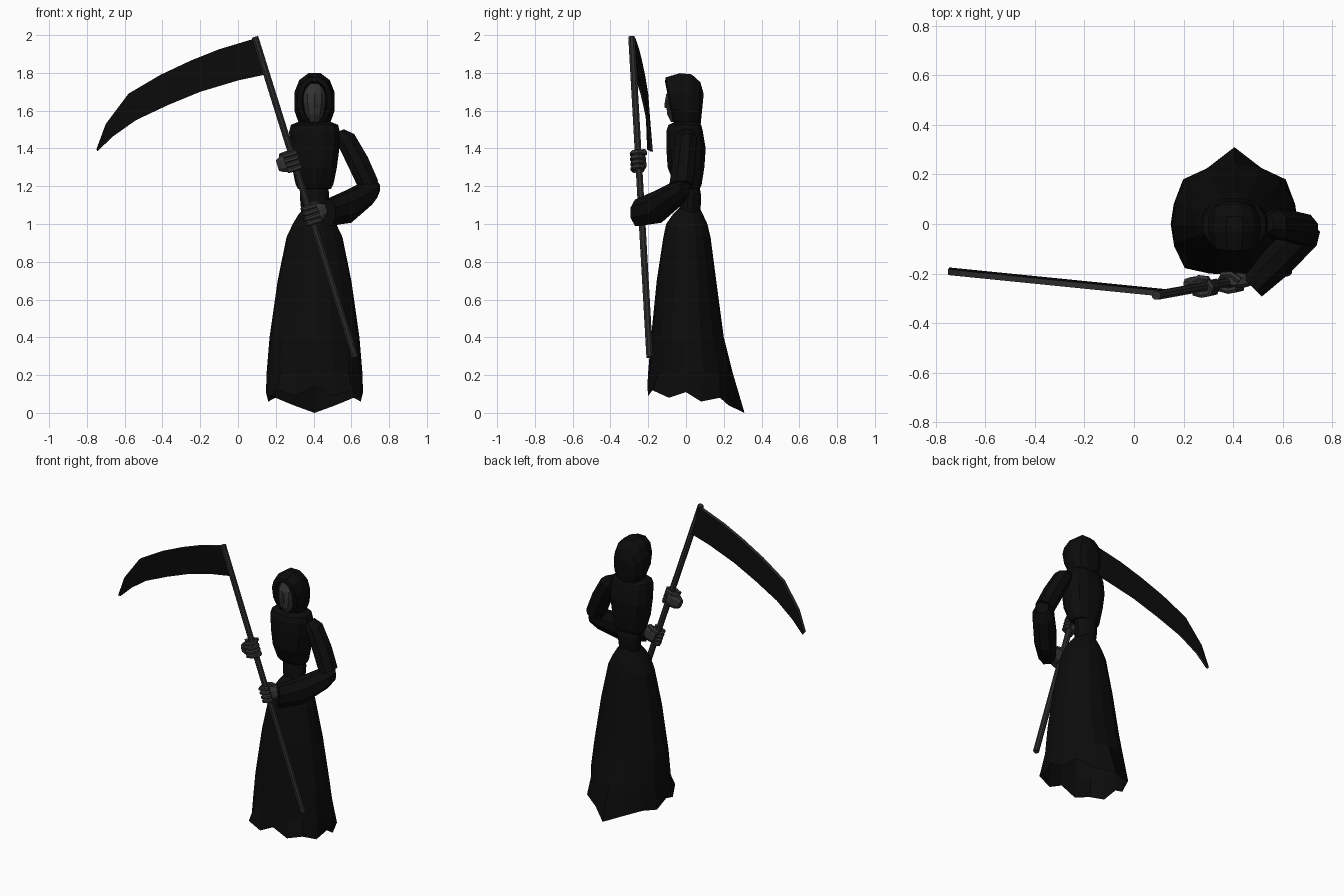
import bpy, bmesh
from math import sin, cos, pi
from mathutils import Vector as V

old = bpy.data.objects.get("Cube")
if old:
    bpy.data.objects.remove(old, do_unlink=True)


def material(name, value):
    m = bpy.data.materials.new(name)
    m.use_nodes = True
    m.diffuse_color = (value, value, value, 1)
    m.node_tree.nodes["Principled BSDF"].inputs["Base Color"].default_value = m.diffuse_color
    return m


CLOTH = material("black cloth", 0.0035)
SKIN = material("dark grey skin", 0.032)
WOOD = material("charcoal shaft", 0.026)
X, Y, Z = V((1, 0, 0)), V((0, 1, 0)), V((0, 0, 1))
BODY_X = 0.405


def oval(center, u, v, n=12, power=1.0):
    """Ring of points; a power under 1 makes it squarer."""
    def bend(t):
        return (1 if t > 0 else -1) * abs(t) ** power
    angles = [2 * pi * (i + 0.5) / n for i in range(n)]
    return [V(center) + u * bend(cos(a)) + v * bend(sin(a)) for a in angles]


def loft(name, rings, mats, caps=True, rule=None):
    """Skin a list of equal rings."""
    bm = bmesh.new()
    rows = [[bm.verts.new(p) for p in ring] for ring in rings]
    n = len(rows[0])
    for a, b in zip(rows, rows[1:]):
        for i in range(n):
            j = (i + 1) % n
            bm.faces.new((a[i], a[j], b[j], b[i]))
    if caps:
        bm.faces.new(rows[0])
        bm.faces.new(rows[-1])
    bmesh.ops.recalc_face_normals(bm, faces=bm.faces)
    bm.normal_update()
    if rule:
        for f in bm.faces:
            f.material_index = rule(f)
    mesh = bpy.data.meshes.new(name)
    bm.to_mesh(mesh)
    bm.free()
    for m in mats:
        mesh.materials.append(m)
    ob = bpy.data.objects.new(name, mesh)
    bpy.context.collection.objects.link(ob)
    return ob


def stack(name, levels, mat, n=12, power=1.0):
    """Horizontal ovals: height, half width, front y, back y."""
    return loft(name, [oval((BODY_X, (f + b) / 2, z), X * w, Y * (b - f) / 2, n, power)
                       for z, w, f, b in levels], [mat])


def tube(name, path, radius, axis, mat, n=6):
    """Round bar along a path lying across the given axis."""
    rings = []
    for i, p in enumerate(path):
        t = (path[min(i + 1, len(path) - 1)] - path[max(i - 1, 0)]).normalized()
        side = t.cross(axis).normalized()
        rings.append(oval(p, side * radius, side.cross(t) * radius, n))
    return loft(name, rings, [mat])


# Skirt with a ragged hem and a trailing back point
hem_half = [(-0.205, 0, 0.14), (-0.2, 0.1, 0.09), (-0.178, 0.2, 0.12), (-0.09, 0.243, 0.08),
            (0, 0.257, 0.11), (0.08, 0.245, 0.06), (0.18, 0.207, 0.08),
            (0.225, 0.11, 0.04), (0.31, 0, 0)]
hem = [V((BODY_X + x, y, z)) for y, x, z in hem_half]
hem += [V((BODY_X - x, y, z)) for y, x, z in hem_half[-2:0:-1]]
rings = [hem]
for z, w, front, back in [(0.22, 0.253, 0.2, 0.245), (0.4, 0.238, 0.185, 0.2),
                          (0.7, 0.195, 0.155, 0.16), (0.93, 0.148, 0.12, 0.13),
                          (1.0, 0.115, 0.105, 0.113), (1.05, 0.085, 0.07, 0.09), (1.09, 0.05, 0.03, 0.07)]:
    ring = []
    for i in range(16):
        a = -pi / 2 + i * pi / 8
        r = 1.0 if i % 2 == 0 else 1.02
        ring.append(V((BODY_X + w * r * cos(a), (back if sin(a) > 0 else front) * r * sin(a), z)))
    rings.append(ring)
loft("skirt", rings, [CLOTH], caps=False)

# Waist, sash and torso
stack("waist", [(1.04, 0.07, -0.04, 0.075), (1.12, 0.078, -0.035, 0.082),
                (1.16, 0.08, -0.03, 0.08), (1.22, 0.07, -0.03, 0.07)], CLOTH)
stack("torso", [(1.185, 0.09, -0.045, 0.075), (1.21, 0.103, -0.065, 0.085), (1.3, 0.122, -0.1, 0.1),
                (1.4, 0.135, -0.107, 0.107), (1.49, 0.138, -0.107, 0.092),
                (1.525, 0.128, -0.095, 0.083), (1.54, 0.09, -0.06, 0.07)], CLOTH, 12, 0.8)

# Hood, wrapped from its back to the recess around the face
rings = []
for y, w, low, high, tilt in [(0.085, 0.045, 1.53, 1.69, 0.1), (0.07, 0.085, 1.5, 1.755, 0.05),
                              (0.03, 0.107, 1.48, 1.797, 0), (-0.03, 0.11, 1.5, 1.803, -0.02),
                              (-0.083, 0.092, 1.525, 1.78, -0.2), (-0.09, 0.067, 1.54, 1.757, -0.2),
                              (-0.04, 0.06, 1.55, 1.745, -0.1)]:
    up = V((0, tilt, 1)) * (high - low) / 2
    rings.append(oval((BODY_X, y, (low + high) / 2), X * w, -up if tilt > 0 else up, 12, 0.9))
    if tilt > 0:
        rings[-1] = [V((p.x, y - tilt * (p.z - 1.62), low + high - p.z)) for p in rings[-1]]
loft("hood", rings, [CLOTH])

# Face and nose
stack("face", [(1.54, 0.032, -0.08, 0.02), (1.58, 0.05, -0.1, 0.03), (1.64, 0.062, -0.105, 0.03),
               (1.69, 0.063, -0.1, 0.03), (1.745, 0.046, -0.07, 0.02)], SKIN, 10)
stack("nose", [(1.615, 0.012, -0.112, -0.08), (1.63, 0.012, -0.115, -0.08),
               (1.69, 0.005, -0.104, -0.08)], SKIN, 6)

# Left arm: upper sleeve, then a forearm sleeve that widens
across = V((0.28, 0, 0.13)).normalized()
loft("left_upper_sleeve", [oval(c, across * w, Y * d, 8) for c, w, d in [
    ((0.535, 0.0, 1.49), 0.03, 0.04), ((0.568, 0.0, 1.455), 0.056, 0.062),
    ((0.635, -0.01, 1.33), 0.062, 0.065), ((0.692, -0.025, 1.205), 0.06, 0.067)]], [CLOTH])
sleeve_side = V((0.7, -0.7, 0))
loft("left_forearm_sleeve", [oval(c, sleeve_side * w, Z * h, 8) for c, w, h in [
    ((0.725, -0.005, 1.19), 0.04, 0.045), ((0.69, -0.04, 1.165), 0.072, 0.068),
    ((0.58, -0.15, 1.09), 0.075, 0.09), ((0.478, -0.255, 1.06), 0.058, 0.075)]], [CLOTH])

# Scythe shaft
top, foot = V((0.09, -0.288, 1.99)), V((0.62, -0.192, 0.295))
shaft = (top - foot).normalized()
tube("scythe_shaft", [foot, top], 0.019, Y, WOOD, 8)

# Scythe blade: black sides, grey rims
upper = [(0.1, 1.985), (-0.1, 1.925), (-0.25, 1.865), (-0.41, 1.79), (-0.58, 1.69), (-0.7, 1.53), (-0.75, 1.395)]
lower = [(0.14, 1.79), (0, 1.76), (-0.2, 1.7), (-0.37, 1.63), (-0.54, 1.55), (-0.66, 1.465), (-0.745, 1.385)]


def blade_point(p, offset):
    return V((p[0], -0.268 - 0.1 * p[0] + offset, p[1]))


sections = [[blade_point(u, -0.013), blade_point(u, 0.01), blade_point(l, 0.018), blade_point(l, 0.004)]
            for u, l in zip(upper, lower)]
loft("scythe_blade", sections, [CLOTH, WOOD], rule=lambda f: 0 if abs(f.normal.y) > 0.7 else 1)


# Hands gripping the shaft
def hand(name, height, side):
    p = foot.lerp(top, (height - foot.z) / (top.z - foot.z))
    s = (X * side - shaft * shaft.dot(X * side)).normalized()
    f = shaft.cross(s).normalized()
    if f.y > 0:
        f = -f
    loft(name + "_palm", [oval(p + s * d - f * 0.008, shaft * h, f * t, 8, 0.8) for d, h, t in [
        (-0.005, 0.045, 0.026), (0.03, 0.052, 0.034), (0.065, 0.046, 0.03), (0.09, 0.03, 0.022)]], [SKIN])
    curl = [(0.045, 0.024), (0.01, 0.033), (-0.022, 0.026), (-0.031, 0.0), (-0.015, -0.022)]
    for k in range(4):
        base = p + shaft * (k - 1.5) * 0.027
        tube(f"{name}_finger_{k + 1}", [base + s * a + f * b for a, b in curl], 0.0135, shaft, SKIN)
    tube(name + "_thumb", [p + s * a - f * b + shaft * 0.045 for a, b in
                           [(0.06, 0.01), (0.02, 0.035), (-0.02, 0.03)]], 0.014, shaft, SKIN)


hand("right_hand", 1.335, -1)
hand("left_hand", 1.05, 1)
